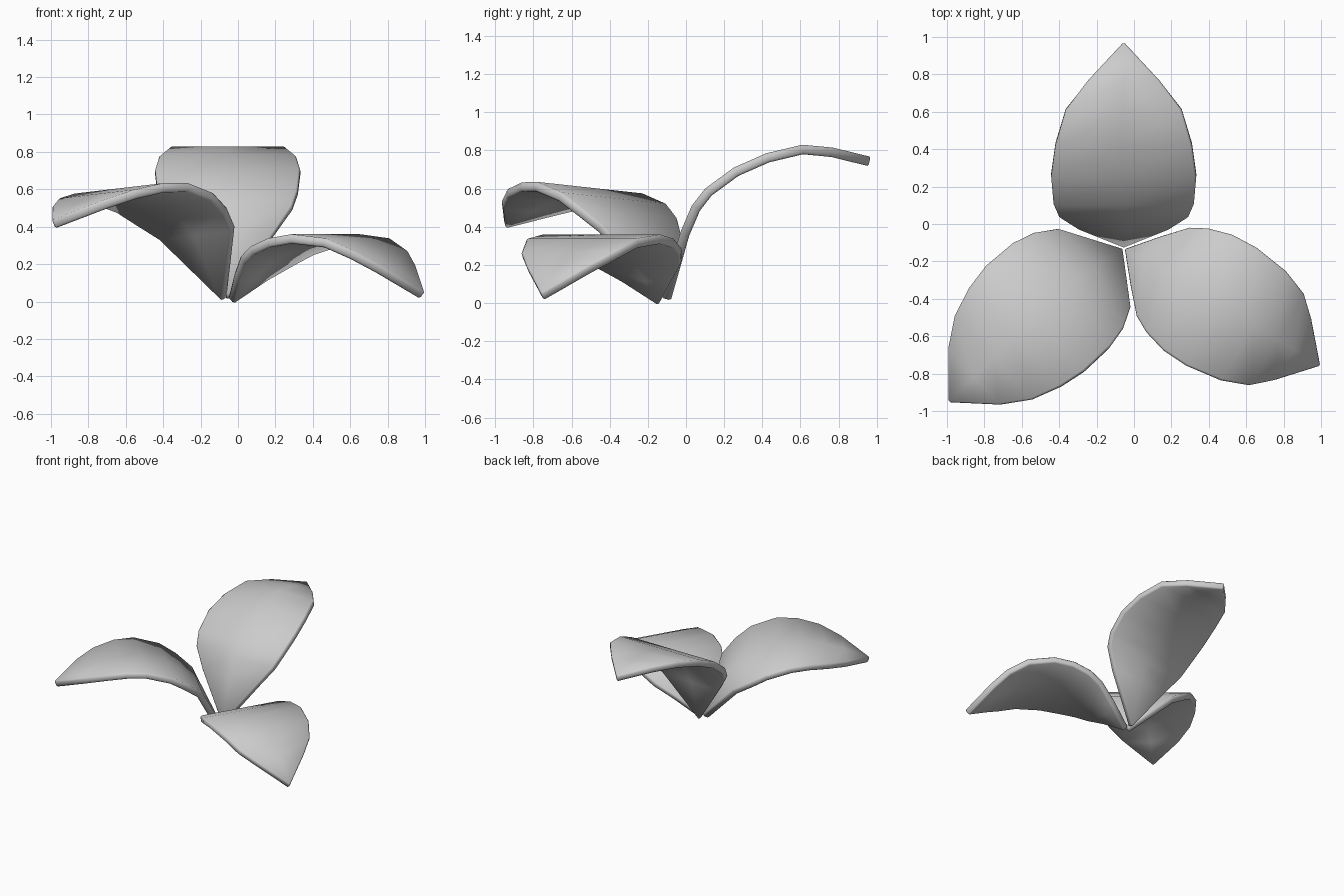
import bpy, bmesh
from math import radians
from mathutils import Vector

if "Cube" in bpy.data.objects:
    bpy.data.objects.remove(bpy.data.objects["Cube"])

BASE = Vector((-0.055, -0.13, 0))


def leaf(name, tip, roll, rows):
    """Arched leaf: rows of (distance from base, height, half width)."""
    u = (Vector((tip[0], tip[1], 0)) - BASE).normalized()
    v = Vector((u.y, -u.x, 0))
    if v.y > 0:
        v = -v
    bm = bmesh.new()

    def vert(r, z, w):
        return bm.verts.new(BASE + u * r + v * (w - roll * z) + Vector((0, 0, z + roll * w)))

    strips = []
    for r, z, w in rows:
        if w == 0:
            strips.append([vert(r, z, 0)] * 3)
        else:
            strips.append([vert(r, z, k * w) for k in (-1, 0, 1)])
    for a, b in zip(strips, strips[1:]):
        for i in range(2):
            quad = [a[i], a[i + 1], b[i + 1], b[i]]
            bm.faces.new(list(dict.fromkeys(quad)))
    bmesh.ops.recalc_face_normals(bm, faces=bm.faces)
    if sum(f.normal.z for f in bm.faces) < 0:
        bmesh.ops.reverse_faces(bm, faces=bm.faces)
    me = bpy.data.meshes.new(name)
    bm.to_mesh(me)
    bm.free()
    ob = bpy.data.objects.new(name, me)
    bpy.context.collection.objects.link(ob)

    # thickness below the upper surface, softened rim
    s = ob.modifiers.new("thickness", 'SOLIDIFY')
    s.thickness = 0.05
    s.offset = -1
    b = ob.modifiers.new("rim", 'BEVEL')
    b.width = 0.01
    b.segments = 1
    b.limit_method = 'ANGLE'
    b.angle_limit = radians(60)
    bpy.ops.object.select_all(action='DESELECT')
    ob.select_set(True)
    bpy.context.view_layer.objects.active = ob
    bpy.ops.object.shade_smooth_by_angle(angle=radians(35))
    return ob


# tall leaf pointing back
leaf("back_leaf", (-0.055, 0.98), 0.0, [
    (0, .02, 0), (.1, .37, .25), (.16, .51, .345), (.23, .60, .375), (.38, .71, .388),
    (.55, .785, .365), (.74, .83, .31), (.9, .815, .19), (1.105, .765, 0)])

# middle leaf pointing front left, slightly rolled
leaf("left_leaf", (-0.97, -0.98), 0.08, [
    (0, .02, 0), (.18, .385, .285), (.29, .475, .35), (.41, .55, .38), (.6, .605, .385),
    (.75, .605, .36), (.91, .575, .305), (1.055, .525, .205), (1.25, .435, 0)])

# low leaf pointing front right
leaf("right_leaf", (1.0, -0.76), 0.0, [
    (0, .02, 0), (.13, .15, .155), (.24, .24, .275), (.33, .295, .323), (.46, .338, .36),
    (.61, .36, .367), (.81, .338, .34), (.955, .27, .285), (1.06, .195, .19), (1.23, .05, 0)])
